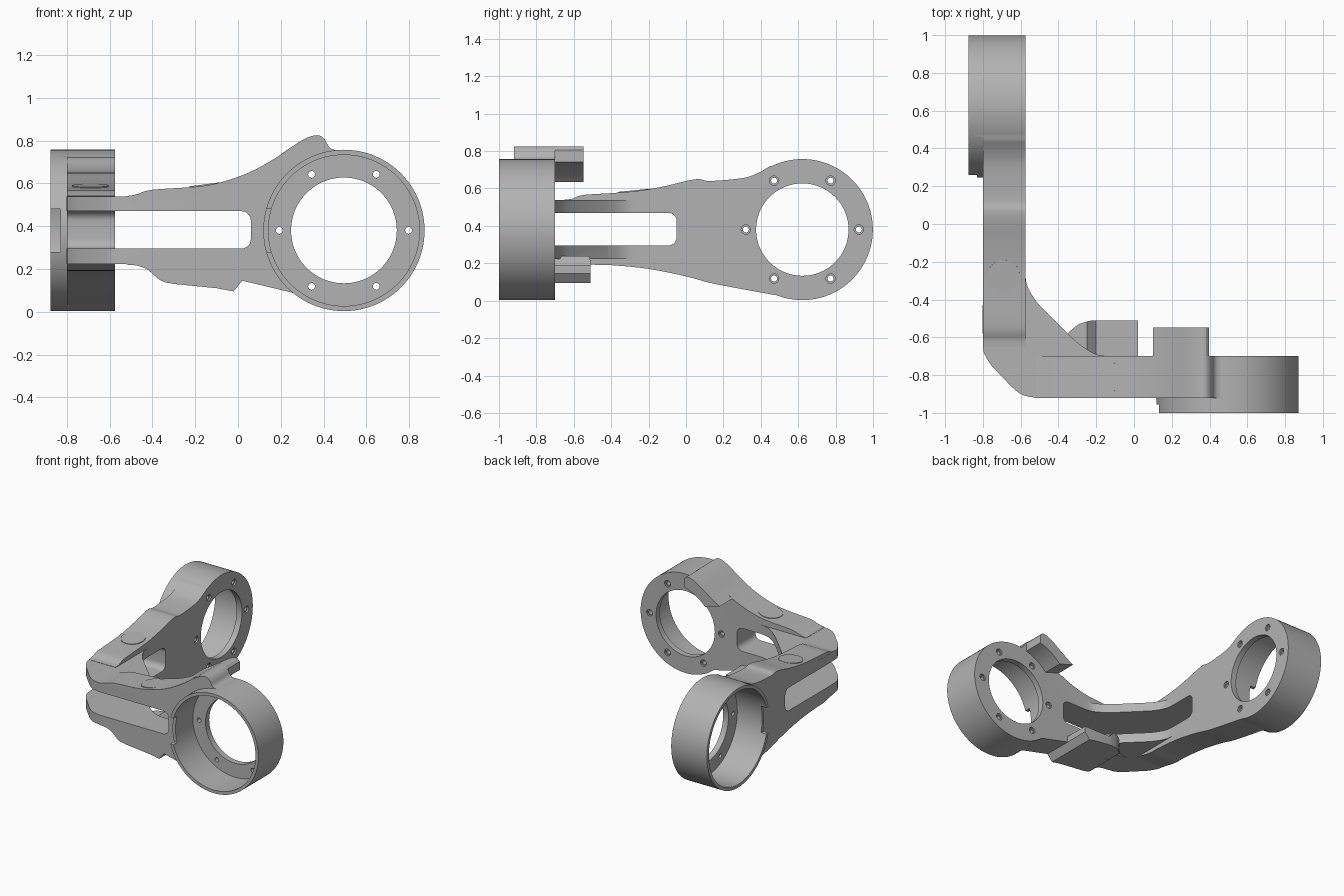
import bpy, bmesh, math
from mathutils import Vector

if "Cube" in bpy.data.objects:
    bpy.data.objects.remove(bpy.data.objects["Cube"])

grey = bpy.data.materials.new("satin grey")
grey.diffuse_color = (0.45, 0.45, 0.45, 1)
grey.use_nodes = True
grey.node_tree.nodes["Principled BSDF"].inputs["Base Color"].default_value = grey.diffuse_color


def prism(name, pts, axis, lo, hi):
    """Extrude a 2D outline along one axis."""
    place = {'x': lambda a, b, t: (t, a, b),
             'y': lambda a, b, t: (a, t, b),
             'z': lambda a, b, t: (a, b, t)}[axis]
    bm = bmesh.new()
    low = [bm.verts.new(place(a, b, lo)) for a, b in pts]
    high = [bm.verts.new(place(a, b, hi)) for a, b in pts]
    bm.faces.new(low)
    bm.faces.new(high)
    for i in range(len(pts)):
        j = (i + 1) % len(pts)
        bm.faces.new((low[i], low[j], high[j], high[i]))
    bmesh.ops.recalc_face_normals(bm, faces=bm.faces)
    me = bpy.data.meshes.new(name)
    bm.to_mesh(me)
    bm.free()
    ob = bpy.data.objects.new(name, me)
    bpy.context.collection.objects.link(ob)
    me.materials.append(grey)
    return ob


def circle(a, b, r, n=96):
    return [(a + r * math.cos(2 * math.pi * i / n), b + r * math.sin(2 * math.pi * i / n))
            for i in range(n)]


def combine(target, tool, op):
    """Apply a boolean and remove the tool object."""
    tool.hide_render = True
    m = target.modifiers.new("bool", 'BOOLEAN')
    m.operation, m.object, m.solver = op, tool, 'EXACT'
    bpy.context.view_layer.objects.active = target
    bpy.ops.object.modifier_apply(modifier=m.name)
    bpy.data.objects.remove(tool)


def smooth(pts, n=4):
    """Smooth curve through the points."""
    p = [Vector(q) for q in pts]
    p = [2 * p[0] - p[1]] + p + [2 * p[-1] - p[-2]]
    out = []
    for i in range(1, len(p) - 2):
        a, b, c, d = p[i - 1:i + 3]
        for k in range(n):
            t = k / n
            v = 0.5 * (2 * b + (c - a) * t + (2 * a - 5 * b + 4 * c - d) * t * t
                       + (3 * b - a - 3 * c + d) * t ** 3)
            out.append((v.x, v.y))
    return out + [tuple(pts[-1])]


def slot_outline(start, end, z0=0.295, z1=0.47, r=0.045):
    """Slot with a rounded far end."""
    pts = [(start, z0)]
    for cz, a0 in ((z0 + r, -90), (z1 - r, 0)):
        for k in range(7):
            a = math.radians(a0 + 15 * k)
            pts.append((end - r + r * math.cos(a), cz + r * math.sin(a)))
    return pts + [(start, z1)]


ZC, R = 0.38, 0.377
FX, SY = 0.495, 0.622   # ring centres

# corner gusset
plan = (smooth([(-0.8, -0.26), (-0.8, -0.63), (-0.785, -0.70), (-0.755, -0.75)])
        + smooth([(-0.645, -0.865), (-0.59, -0.905), (-0.52, -0.92)])
        + [(-0.15, -0.92)]
        + smooth([(-0.13, -0.70), (-0.2, -0.69), (-0.27, -0.65), (-0.33, -0.60)])
        + smooth([(-0.51, -0.42), (-0.55, -0.36), (-0.57, -0.31), (-0.575, -0.26)]))
body = prism("bracket_body", plan, 'z', 0.222, 0.538)

# front arm, with the stop lug and lower lug in its outline
top = smooth([(-0.52, 0.54), (-0.47, 0.55), (-0.4, 0.57), (-0.2, 0.584), (-0.08, 0.605),
              (0.05, 0.65), (0.17, 0.715), (0.3, 0.802), (0.37, 0.825), (0.405, 0.805),
              (0.43, 0.765), (0.47, 0.752)])
low = smooth([(-0.3, 0.13), (-0.36, 0.145), (-0.42, 0.195), (-0.47, 0.215), (-0.52, 0.22)])
front = top + [(FX, 0.74), (FX, 0.02), (0.3, 0.072), (0.25, 0.09), (0.02, 0.145),
               (-0.02, 0.095), (-0.1, 0.11)] + low
combine(body, prism("front_arm", front, 'y', -0.92, -0.70), 'UNION')

# side arm
top = smooth([(-0.65, 0.54), (-0.61, 0.545), (-0.55, 0.565), (-0.4, 0.575), (-0.25, 0.588),
              (-0.1, 0.615), (0, 0.64), (0.07, 0.65), (0.13, 0.64), (0.3, 0.655),
              (0.38, 0.68), (0.45, 0.72)])
low = smooth([(0.5, 0.026), (0.3, 0.062), (0.13, 0.095), (0, 0.13), (-0.2, 0.17),
              (-0.4, 0.19), (-0.5, 0.193), (-0.6, 0.212), (-0.65, 0.22)])
side = top + [(SY, 0.74), (SY, 0.02)] + low
combine(body, prism("side_arm", side, 'x', -0.80, -0.575), 'UNION')

# upper stop lug: curved underside hugging the ring
arc = [(FX + 0.374 * math.cos(math.radians(a)), ZC + 0.374 * math.sin(math.radians(a)))
       for a in range(105, 138, 4)]
lug = smooth([(0.1, 0.673), (0.17, 0.715), (0.3, 0.802), (0.37, 0.825), (0.398, 0.805)]) + arc
combine(body, prism("upper_lug", lug, 'y', -0.85, -0.547), 'UNION')

# lower lug: side outline trimmed by its rounded plan
lug = prism("lower_lug", [(-0.44, 0.24), (-0.42, 0.195), (-0.36, 0.145), (-0.3, 0.13),
                          (-0.1, 0.11), (-0.02, 0.095), (0.02, 0.145), (0.02, 0.19),
                          (-0.2, 0.19), (-0.25, 0.24)], 'y', -0.8, -0.51)
trim = prism("lug_trim", smooth([(-0.44, -0.68), (-0.35, -0.58), (-0.29, -0.53), (-0.22, -0.51)])
             + [(0.1, -0.51), (0.1, -0.78), (-0.44, -0.78)], 'z', 0, 0.4)
combine(lug, trim, 'INTERSECT')
combine(body, lug, 'UNION')

# bearing rings
combine(body, prism("front_ring", circle(FX, ZC, R), 'y', -1.0, -0.70), 'UNION')
combine(body, prism("side_ring", circle(SY, ZC, R), 'x', -0.875, -0.575), 'UNION')

# slot running through both arms and the corner
combine(body, prism("front_slot", slot_outline(-0.95, 0.06), 'y', -1.1, -0.25), 'DIFFERENCE')
combine(body, prism("side_slot", slot_outline(-0.98, -0.05), 'x', -0.95, -0.25), 'DIFFERENCE')

# pocket, bore, bolt holes and rim notch in each ring
for axis, c, outer, inner in (('y', FX, -1.0, -0.70), ('x', SY, -0.875, -0.575)):
    cuts = [(circle(c, ZC, 0.353), outer - 0.1, inner - 0.045),
            (circle(c, ZC, 0.247), outer - 0.1, inner + 0.02)]
    for k in range(6):
        a = math.radians(60 * k)
        u, w = c + 0.302 * math.cos(a), ZC + 0.302 * math.sin(a)
        cuts.append((circle(u, w, 0.016, 20), outer - 0.1, inner + 0.02))
        cuts.append((circle(u, w, 0.025, 20), inner - 0.012, inner + 0.02))
    cuts.append(([(c - 0.45, 0.28), (c - 0.3, 0.28), (c - 0.3, 0.48), (c - 0.45, 0.48)],
                 outer - 0.1, outer + 0.045))
    for pts, lo, hi in cuts:
        combine(body, prism("cutter", pts, axis, lo, hi), 'DIFFERENCE')

# round plugs on the arm tops
plugs = []
for name, loc, rot in (("front_plug", (-0.145, -0.81, 0.5925), (0, -0.13, 0)),
                       ("side_plug", (-0.69, -0.275, 0.5865), (0.10, 0, 0))):
    bpy.ops.mesh.primitive_cylinder_add(vertices=48, radius=0.085, depth=0.008,
                                        location=loc, rotation=rot)
    ob = bpy.context.object
    ob.name = name
    ob.data.materials.append(grey)
    plugs.append(ob)

# smooth curved walls, keep edges crisp
for ob in [body] + plugs:
    bpy.ops.object.select_all(action='DESELECT')
    ob.select_set(True)
    bpy.context.view_layer.objects.active = ob
    bpy.ops.object.shade_smooth_by_angle(angle=math.radians(25))
